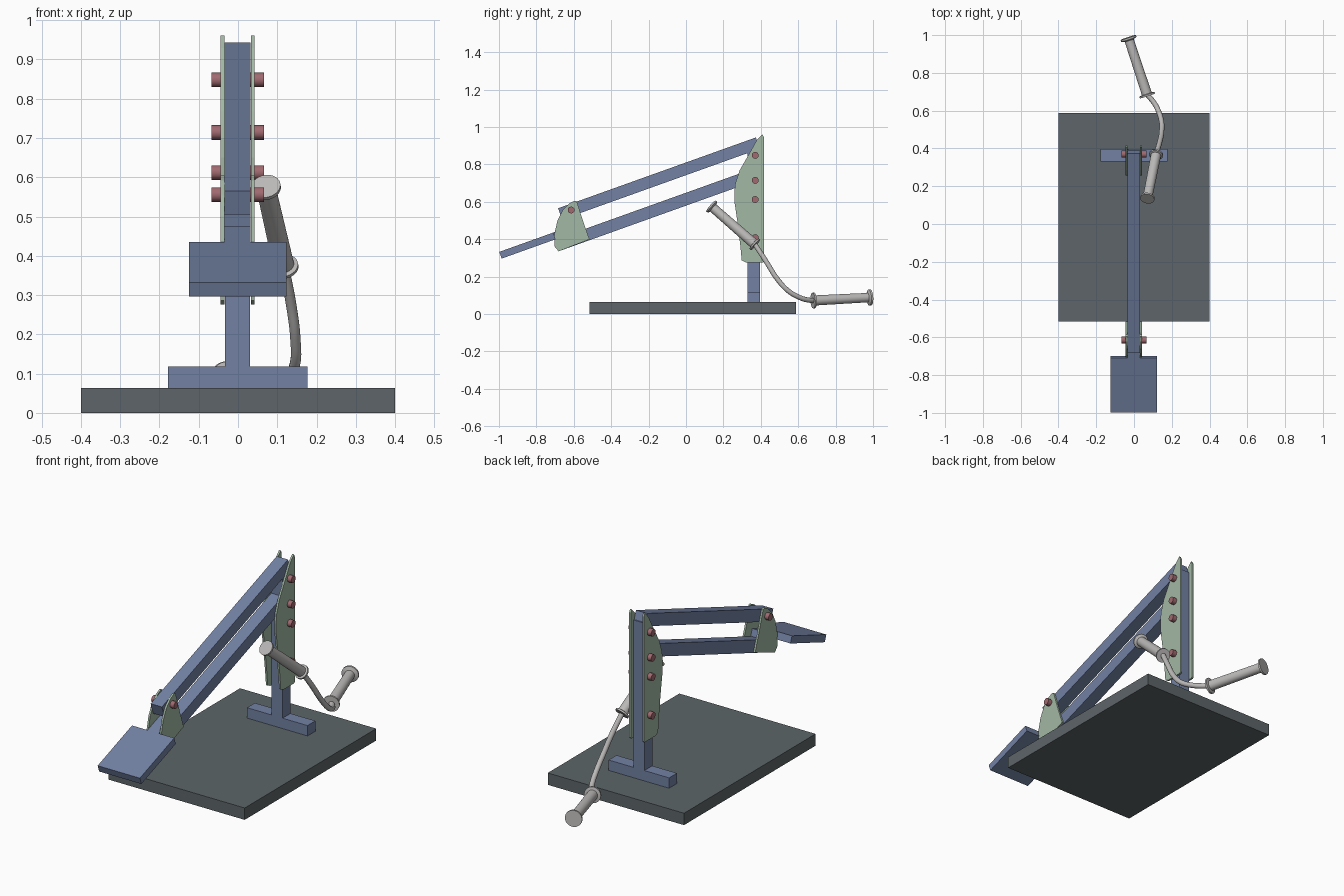
import bpy, bmesh, math
from mathutils import Vector, Matrix

if "Cube" in bpy.data.objects:
    bpy.data.objects.remove(bpy.data.objects["Cube"])


def srgb(r, g, b):
    lin = lambda c: c / 12.92 if c <= 0.04045 else ((c + 0.055) / 1.055) ** 2.4
    return tuple(lin(c / 255) for c in (r, g, b)) + (1,)


def material(name, *rgb):
    m = bpy.data.materials.new(name)
    m.diffuse_color = srgb(*rgb)
    m.use_nodes = True
    m.node_tree.nodes["Principled BSDF"].inputs["Base Color"].default_value = m.diffuse_color
    return m


BLUE = material("steel_blue", 114, 129, 163)
DARK = material("dark_slate", 93, 101, 104)
GREEN = material("sage_green", 162, 184, 164)
RED = material("dusty_red", 160, 106, 112)
GREY = material("light_grey", 188, 186, 185)


def finish(bm, name, mat, smooth=False):
    bmesh.ops.recalc_face_normals(bm, faces=bm.faces)
    me = bpy.data.meshes.new(name)
    bm.to_mesh(me)
    bm.free()
    me.materials.append(mat)
    ob = bpy.data.objects.new(name, me)
    bpy.context.collection.objects.link(ob)
    if smooth:
        bpy.ops.object.select_all(action='DESELECT')
        ob.select_set(True)
        bpy.context.view_layer.objects.active = ob
        bpy.ops.object.shade_smooth_by_angle(angle=math.radians(40))
    return ob


def box(name, lo, hi, mat):
    lo, hi = Vector(lo), Vector(hi)
    bm = bmesh.new()
    bmesh.ops.create_cube(bm, size=1, matrix=Matrix.Translation((lo + hi) / 2)
                          @ Matrix.Diagonal((*(hi - lo), 1)))
    return finish(bm, name, mat)


SLOPE = math.radians(19.7)


def beam(name, y, z, length, width, height, mat):
    """Sloping bar whose lower end centre is at (y, z)."""
    bm = bmesh.new()
    m = (Matrix.Translation((-0.001, y, z)) @ Matrix.Rotation(SLOPE, 4, 'X')
         @ Matrix.Translation((0, length / 2, 0))
         @ Matrix.Diagonal((width, length, height, 1)))
    bmesh.ops.create_cube(bm, size=1, matrix=m)
    return finish(bm, name, mat)


def side_plate(name, outline, x, thick=0.01):
    bm = bmesh.new()
    f = bm.faces.new([bm.verts.new((x, y, z)) for y, z in outline])
    ext = bmesh.ops.extrude_face_region(bm, geom=[f])
    bmesh.ops.translate(bm, vec=(thick, 0, 0),
                        verts=[v for v in ext["geom"] if isinstance(v, bmesh.types.BMVert)])
    return finish(bm, name, GREEN)


def lathe(name, a, b, profile, mat, sides=32):
    """Turned part along a-b; profile is (distance from a, radius)."""
    a, b = Vector(a), Vector(b)
    m = Matrix.Translation(a) @ (b - a).to_track_quat('Z', 'Y').to_matrix().to_4x4()
    bm = bmesh.new()
    rings = [[bm.verts.new(m @ Vector((r * math.cos(2 * math.pi * i / sides),
                                       r * math.sin(2 * math.pi * i / sides), d)))
              for i in range(sides)] for d, r in profile]
    for p, q in zip(rings, rings[1:]):
        for i in range(sides):
            j = (i + 1) % sides
            bm.faces.new((p[i], p[j], q[j], q[i]))
    bm.faces.new(rings[0])
    bm.faces.new(rings[-1])
    return finish(bm, name, mat, True)


# Base, foot and upright post
box("base_board", (-0.4, -0.515, 0), (0.4, 0.588, 0.063), DARK)
box("post_foot", (-0.178, 0.33, 0.063), (0.177, 0.396, 0.118), BLUE)
box("post", (-0.033, 0.33, 0.118), (0.031, 0.396, 0.9), BLUE)

# Parallel arms and the paddle lying on the lower arm
beam("upper_arm", -0.673, 0.535, 1.123, 0.066, 0.064, BLUE)
beam("lower_arm", -0.683, 0.369, 1.085, 0.066, 0.065, BLUE)
beam("paddle", -0.992, 0.314, 0.306, 0.248, 0.038, BLUE)
beam("paddle_neck", -0.992, 0.314, 0.422, 0.066, 0.0379, BLUE)

# Paired side plates
post_outline = [(0.298, 0.286), (0.32, 0.276), (0.41, 0.276), (0.416, 0.282),
                (0.416, 0.945), (0.408, 0.961), (0.378, 0.929), (0.33, 0.843),
                (0.287, 0.768), (0.264, 0.70), (0.258, 0.65), (0.259, 0.60),
                (0.277, 0.479), (0.291, 0.36)]
arm_outline = [(-0.703, 0.431), (-0.687, 0.50), (-0.66, 0.554), (-0.623, 0.592),
               (-0.596, 0.605), (-0.584, 0.602), (-0.574, 0.57), (-0.548, 0.49),
               (-0.516, 0.399), (-0.681, 0.335), (-0.703, 0.361)]
for side, x in (("left", -0.0445), ("right", 0.0325)):
    side_plate("post_plate_" + side, post_outline, x)
    side_plate("arm_plate_" + side, arm_outline, x)

# Bolts
for i, (y, z) in enumerate([(0.37, 0.848), (0.37, 0.714), (0.37, 0.612),
                            (0.37, 0.408), (-0.614, 0.556)]):
    lathe("bolt_%d" % (i + 1), (-0.067, y, z), (0.066, y, z),
          [(0, 0.0185), (0.133, 0.0185)], RED, 12)


# Two flanged grips joined by a cord
def grip(name, a, b, r_in, r_out):
    n = (Vector(b) - Vector(a)).length
    lathe(name, a, b, [(-0.004, r_in), (0.005, r_in), (0.008, 0.027), (n - 0.012, 0.025),
                       (n - 0.005, r_out), (n + 0.005, r_out), (n + 0.005, r_out * 0.95)], GREY)


grip("upper_grip", (0.117, 0.368, 0.372), (0.071, 0.137, 0.574), 0.037, 0.038)
grip("lower_grip", (0.07, 0.682, 0.072), (-0.029, 0.983, 0.088), 0.042, 0.043)

path = [(0.117, 0.37, 0.37), (0.135, 0.43, 0.278), (0.146, 0.486, 0.19),
        (0.145, 0.545, 0.125), (0.124, 0.61, 0.087), (0.1, 0.65, 0.075), (0.07, 0.684, 0.072)]
cu = bpy.data.curves.new("cord", 'CURVE')
cu.dimensions = '3D'
cu.bevel_depth = 0.0135
cu.bevel_resolution = 4
cu.use_fill_caps = True
sp = cu.splines.new('BEZIER')
sp.bezier_points.add(len(path) - 1)
for p, co in zip(sp.bezier_points, path):
    p.co = co
    p.handle_left_type = p.handle_right_type = 'AUTO'
cu.materials.append(GREY)
bpy.context.collection.objects.link(bpy.data.objects.new("cord", cu))
